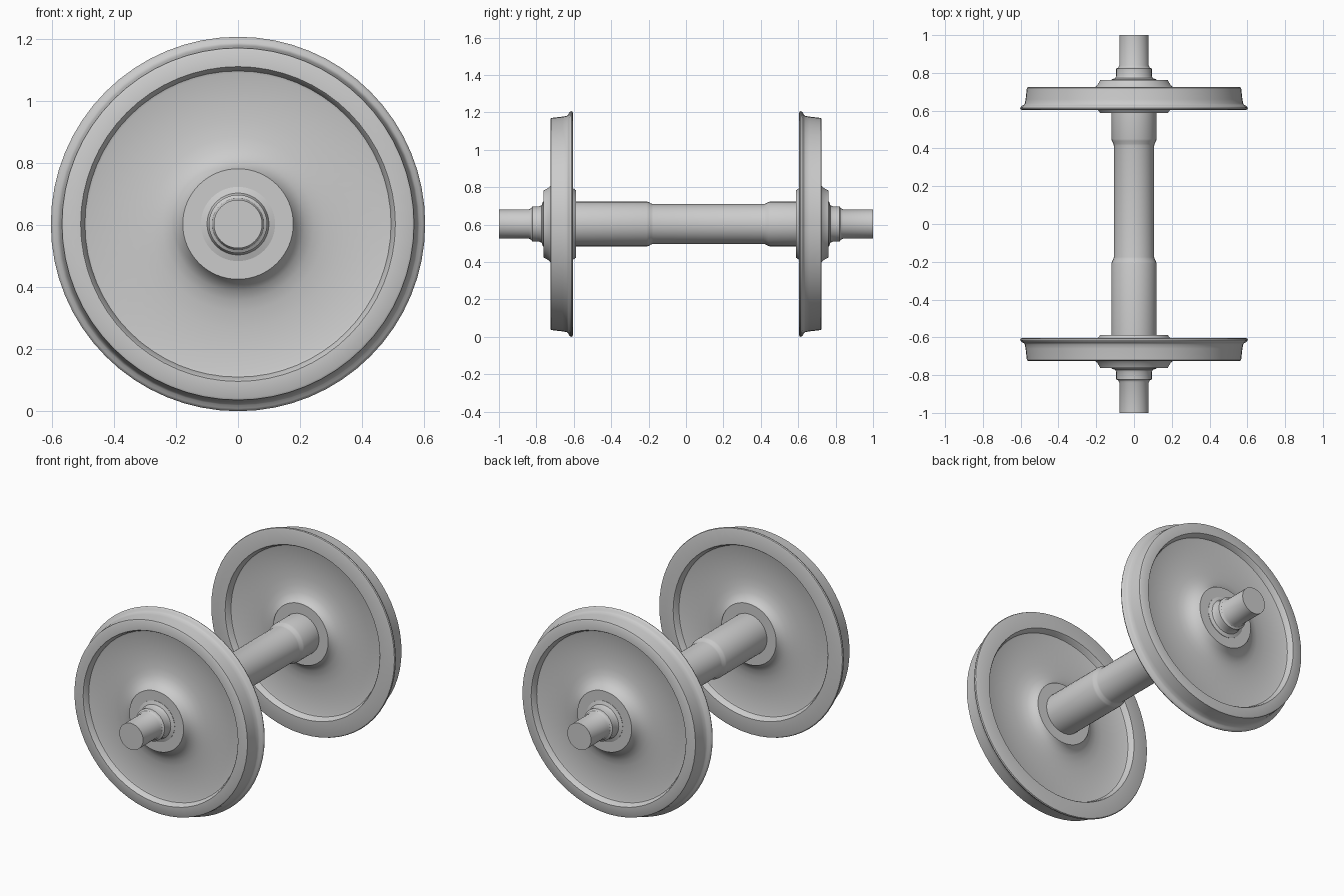
import bpy, bmesh, math

AXIS_Z = 0.603


def revolve(name, profile, segments, closed=False):
    """Spin a (y, radius) profile around the axle line."""
    bm = bmesh.new()
    verts = [bm.verts.new((0, y, r)) for y, r in profile]
    edges = [bm.edges.new(pair) for pair in zip(verts, verts[1:])]
    if closed:
        edges.append(bm.edges.new((verts[-1], verts[0])))
    bmesh.ops.spin(bm, geom=verts + edges, cent=(0, 0, 0), axis=(0, 1, 0),
                   angle=math.tau, steps=segments, use_duplicate=False)
    bmesh.ops.remove_doubles(bm, verts=bm.verts, dist=0.0002)
    bmesh.ops.recalc_face_normals(bm, faces=bm.faces)
    mesh = bpy.data.meshes.new(name)
    bm.to_mesh(mesh)
    bm.free()
    obj = bpy.data.objects.new(name, mesh)
    obj.location.z = AXIS_Z
    bpy.context.collection.objects.link(obj)
    bpy.context.view_layer.objects.active = obj
    obj.select_set(True)
    bpy.ops.object.shade_smooth_by_angle(angle=math.radians(32))
    obj.select_set(False)
    return obj


# Axle: stepped journals, wheel seats and an off-centre waist
def journal(s):
    return [(s * 1.0, 0), (s * 1.0, 0.078), (s * 0.84, 0.078), (s * 0.828, 0.084),
            (s * 0.822, 0.094), (s * 0.785, 0.094), (s * 0.772, 0.10),
            (s * 0.765, 0.12), (s * 0.60, 0.12)]


waist = [(-0.21, 0.12), (-0.20, 0.117), (-0.185, 0.109), (-0.175, 0.107),
         (0.415, 0.107), (0.425, 0.109), (0.44, 0.117), (0.45, 0.12)]
revolve("axle", journal(-1) + waist + journal(1)[::-1], 32)

# Wheel: hub, dished web, recessed rim, coned tread and flange
wheel = [
    # outer hub face and flare into the web
    (0.763, 0.11), (0.763, 0.178), (0.755, 0.182), (0.735, 0.194),
    (0.715, 0.215), (0.702, 0.245), (0.694, 0.28), (0.69, 0.335),
    # outer web and rim recess
    (0.69, 0.485), (0.693, 0.493), (0.70, 0.496), (0.718, 0.502), (0.725, 0.507),
    # tread
    (0.725, 0.560), (0.721, 0.567), (0.66, 0.574), (0.638, 0.578),
    # flange
    (0.630, 0.584), (0.625, 0.594), (0.619, 0.601), (0.613, 0.603),
    (0.607, 0.600), (0.604, 0.592),
    # inner rim face and recess
    (0.604, 0.507), (0.61, 0.502), (0.63, 0.496), (0.637, 0.492), (0.64, 0.485),
    # inner web and hub
    (0.64, 0.31), (0.636, 0.265), (0.626, 0.225), (0.612, 0.198),
    (0.595, 0.184), (0.587, 0.18), (0.587, 0.11),
]
for side, s in (("front", -1), ("back", 1)):
    revolve(side + "_wheel", [(s * y, r) for y, r in wheel], 64, closed=True)
